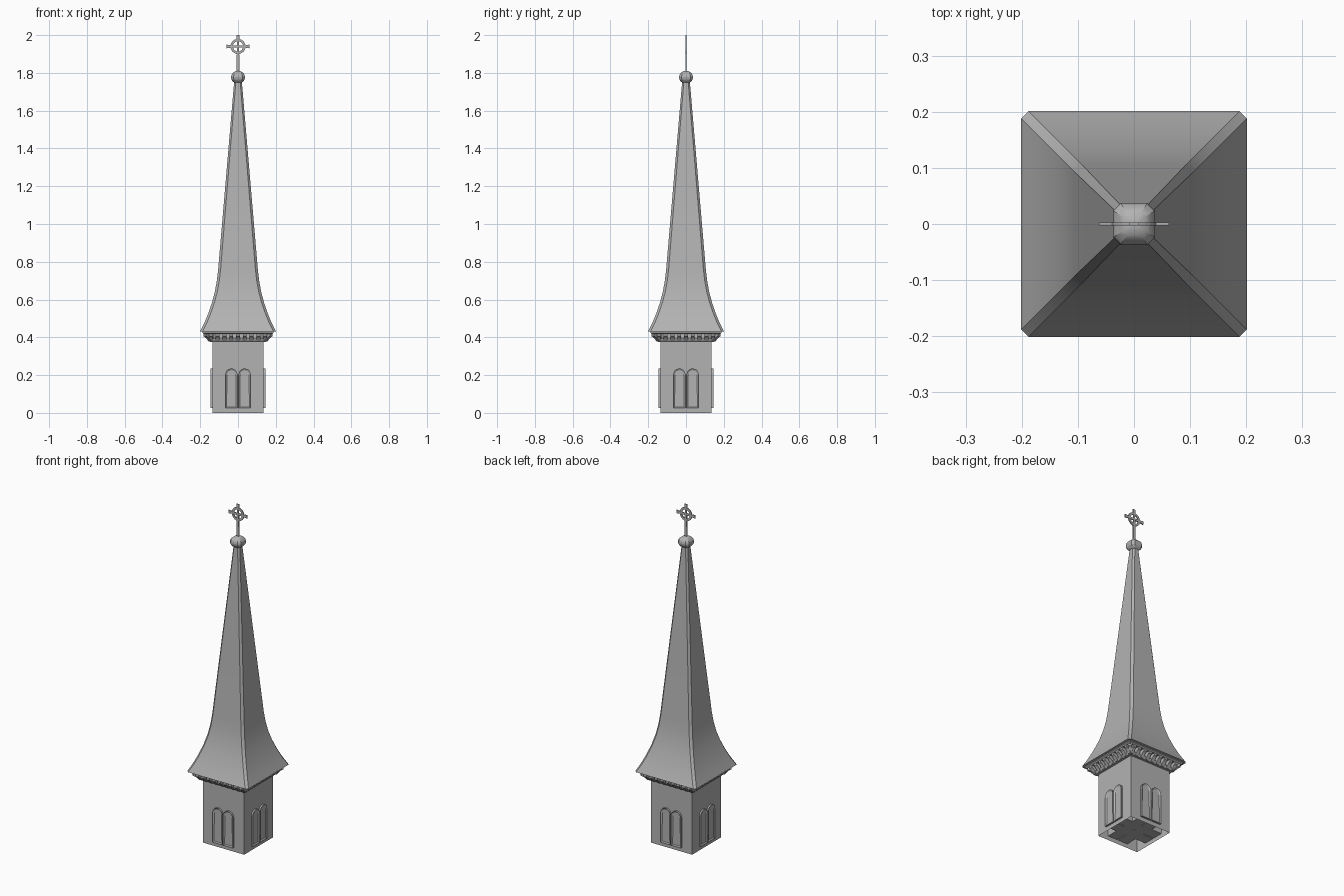
import bpy, bmesh, math
from mathutils import Matrix, Vector

if "Cube" in bpy.data.objects:
    bpy.data.objects.remove(bpy.data.objects["Cube"])

# Dark grey stone
stone = bpy.data.materials.new("dark_grey")
stone.diffuse_color = (0.45, 0.45, 0.45, 1)
stone.use_nodes = True
stone.node_tree.nodes["Principled BSDF"].inputs["Base Color"].default_value = stone.diffuse_color


def finish(name, bm, smooth=None):
    bmesh.ops.recalc_face_normals(bm, faces=bm.faces)
    mesh = bpy.data.meshes.new(name)
    bm.to_mesh(mesh)
    bm.free()
    mesh.materials.append(stone)
    ob = bpy.data.objects.new(name, mesh)
    bpy.context.collection.objects.link(ob)
    if smooth:
        bpy.ops.object.select_all(action='DESELECT')
        ob.select_set(True)
        bpy.context.view_layer.objects.active = ob
        bpy.ops.object.shade_smooth_by_angle(angle=math.radians(smooth))
    return ob


def loft(name, profile, bottom=True, top=True, smooth=None):
    """Stack square sections with cut corners: (z, half width, corner cut)."""
    bm = bmesh.new()
    rings = []
    for z, h, c in profile:
        pts = []
        for k in range(4):
            r = Matrix.Rotation(k * math.pi / 2, 3, 'Z')
            corner = [(h, h - c), (h - c, h)] if c else [(h, h)]
            pts += [r @ Vector((x, y, z)) for x, y in corner]
        rings.append([bm.verts.new(p) for p in pts])
    n = len(rings[0])
    for a, b in zip(rings, rings[1:]):
        for i in range(n):
            j = (i + 1) % n
            bm.faces.new((a[i], a[j], b[j], b[i]))
    if bottom:
        bm.faces.new(rings[0])
    if top:
        bm.faces.new(rings[-1])
    return finish(name, bm, smooth)


def prism(bm, pts, y0, y1, rot=Matrix()):
    """Extrude an x-z outline along y; returns the two end faces."""
    a = [bm.verts.new(rot @ Vector((x, y0, z))) for x, z in pts]
    b = [bm.verts.new(rot @ Vector((x, y1, z))) for x, z in pts]
    n = len(pts)
    for i in range(n):
        j = (i + 1) % n
        bm.faces.new((a[i], a[j], b[j], b[i]))
    return [bm.faces.new(a), bm.faces.new(b)]


# Tower shaft, open underneath
loft("tower", [(0, 0.135, 0), (0.43, 0.135, 0)], bottom=False, top=False)

# Twin arched windows running right through the tower, with sunken panes
bm = bmesh.new()
for turn in (0, math.pi / 2):
    rot = Matrix.Rotation(turn, 4, 'Z')
    for cx in (-0.035, 0.035):
        r = 0.032
        pts = [(cx - r, 0.025), (cx + r, 0.025)]
        pts += [(cx + r * math.cos(t * math.pi / 10), 0.203 + r * math.sin(t * math.pi / 10))
                for t in range(11)]
        ends = prism(bm, pts, -0.145, 0.145, rot)
        bmesh.ops.recalc_face_normals(bm, faces=bm.faces)
        bmesh.ops.inset_individual(bm, faces=ends, thickness=0.009)
        for f in ends:
            bmesh.ops.translate(bm, verts=f.verts, vec=-f.normal * 0.006)
finish("arched_windows", bm)

# Cornice: slab under the eaves, wall band and sloping brackets
loft("eaves_slab", [(0.418, 0.18, 0), (0.424, 0.187, 0), (0.432, 0.187, 0)])
loft("wall_band", [(0.376, 0.135, 0), (0.376, 0.148, 0), (0.388, 0.156, 0), (0.393, 0.156, 0),
                   (0.393, 0.142, 0), (0.42, 0.142, 0)], bottom=False, top=False)
bm = bmesh.new()
wedge = [(0.134, 0.378), (0.152, 0.378), (0.170, 0.400), (0.180, 0.406), (0.180, 0.42), (0.134, 0.42)]
for k in range(4):
    rot = Matrix.Rotation(k * math.pi / 2, 4, 'Z')
    for i in range(-4, 5):
        y = i * 0.036
        prism(bm, wedge, y - 0.010, y + 0.010, rot)
    diag = Matrix.Rotation(k * math.pi / 2 + math.pi / 4, 4, 'Z')
    prism(bm, [(x * 1.38, z) for x, z in wedge], -0.010, 0.010, diag)
finish("cornice_brackets", bm)

# Flared spire with cut corners
loft("spire", [(0.43, 0.201, 0.013), (0.47, 0.181, 0.013), (0.52, 0.160, 0.013),
               (0.58, 0.139, 0.013), (0.64, 0.123, 0.013), (0.70, 0.112, 0.013),
               (0.76, 0.105, 0.013), (1.77, 0.019, 0.009)], smooth=20)

# Ball finial
ball = []
for i in range(9):
    t = -1.35 + 2.7 * i / 8
    h = 0.037 * math.cos(t)
    ball.append((1.777 + 0.034 * math.sin(t), h, h * 0.36))
loft("ball_finial", ball, smooth=20)

# Ringed cross with flared arms
bm = bmesh.new()
cz, d = 1.94, 0.003
prism(bm, [(-0.008, 1.80), (0.008, 1.80), (0.006, cz), (0.006, 1.975), (0.009, 2.0),
           (-0.009, 2.0), (-0.006, 1.975), (-0.006, cz)], -d, d)
prism(bm, [(-0.062, cz - 0.010), (-0.036, cz - 0.006), (0.036, cz - 0.006), (0.062, cz - 0.010),
           (0.062, cz + 0.010), (0.036, cz + 0.006), (-0.036, cz + 0.006), (-0.062, cz + 0.010)], -d, d)
n = 24
section = [(0.027, -d), (0.040, -d), (0.040, d), (0.027, d)]
ring = [[bm.verts.new((r * math.cos(2 * math.pi * i / n), y, cz + r * math.sin(2 * math.pi * i / n)))
         for r, y in section] for i in range(n)]
for i in range(n):
    a, b = ring[i], ring[(i + 1) % n]
    for j in range(4):
        q = (j + 1) % 4
        bm.faces.new((a[j], a[q], b[q], b[j]))
finish("ringed_cross", bm)
